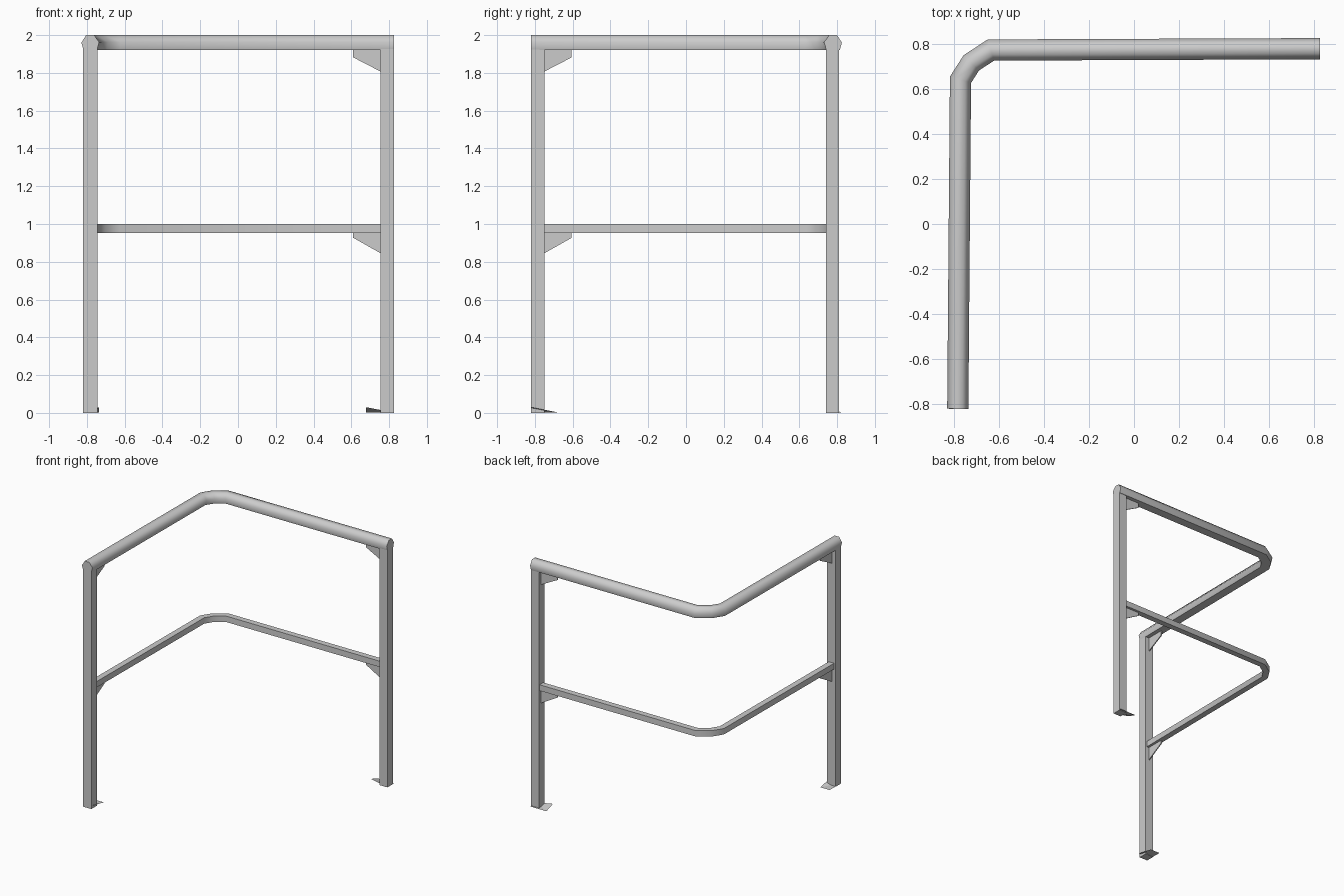
import bpy, bmesh, math
from mathutils import Vector

if "Cube" in bpy.data.objects:
    bpy.data.objects.remove(bpy.data.objects["Cube"])


def finish(name, bm, smooth_angle=None):
    bmesh.ops.recalc_face_normals(bm, faces=bm.faces[:])
    if smooth_angle:
        for f in bm.faces:
            f.smooth = True
        for e in bm.edges:
            e.smooth = e.calc_face_angle(0) < math.radians(smooth_angle)
    me = bpy.data.meshes.new(name)
    bm.to_mesh(me)
    bm.free()
    ob = bpy.data.objects.new(name, me)
    bpy.context.collection.objects.link(ob)
    return ob


def box(name, lo, hi):
    bm = bmesh.new()
    bmesh.ops.create_cube(bm, size=1)
    for v in bm.verts:
        v.co = [(a + b) / 2 + c * (b - a) for a, b, c in zip(lo, hi, v.co)]
    return finish(name, bm)


def sweep(name, path, profile, angle):
    """Sweep an (offset, height) profile along a flat path with mitred bends."""
    pts = [Vector(p) for p in path]
    bm = bmesh.new()
    rings = []
    for i, p in enumerate(pts):
        a = (p - pts[i - 1]).normalized() if i else (pts[1] - p).normalized()
        b = (pts[i + 1] - p).normalized() if i < len(pts) - 1 else a
        t = (a + b).normalized()
        side = Vector((t.y, -t.x)) / t.dot(a)
        rings.append([bm.verts.new((*(p + side * o), z)) for o, z in profile])
    n = len(profile)
    for r, s in zip(rings, rings[1:]):
        for k in range(n):
            bm.faces.new((r[k], r[(k + 1) % n], s[(k + 1) % n], s[k]))
    bm.faces.new(rings[0])
    bm.faces.new(rings[-1])
    return finish(name, bm, angle)


def gusset(name, corner, direction, top, tip, drop):
    """Thin tapered plate under a rail, running out from a post."""
    c, d = Vector(corner), Vector(direction)
    half = Vector((d.y, -d.x)) * 0.004
    shape = [(0, top), (0.145, top), (0.145, top - tip), (0, top - drop)]
    bm = bmesh.new()
    faces = [[bm.verts.new((*(c + d * u + half * s), z)) for u, z in shape] for s in (-1, 1)]
    for f in faces:
        bm.faces.new(f)
    for k in range(4):
        j = (k + 1) % 4
        bm.faces.new((faces[0][k], faces[0][j], faces[1][j], faces[1][k]))
    return finish(name, bm)


def foot(name, lo, hi, raised):
    """Thin foot plate with one lifted corner."""
    bm = bmesh.new()
    corners = [(lo[0], lo[1]), (hi[0], lo[1]), (hi[0], hi[1]), (lo[0], hi[1])]
    v = [bm.verts.new((x, y, 0.03 if i == raised else 0.002)) for i, (x, y) in enumerate(corners)]
    k = raised
    bm.faces.new((v[k], v[(k + 1) % 4], v[k - 1]))
    bm.faces.new((v[(k + 1) % 4], v[(k + 2) % 4], v[k - 1]))
    return finish(name, bm)


# Posts
box("front_post", (-0.82, -0.82, 0), (-0.745, -0.75, 1.935))
box("back_post", (0.755, 0.74, 0), (0.825, 0.81, 1.935))

# Top handrail: faceted round tube with a bend at the corner
bend = [(-0.77, 0.64), (-0.722, 0.715), (-0.635, 0.772)]
tube = [(-0.047, 1.96), (-0.022, 2.0), (0.02, 2.0), (0.047, 1.963), (0.036, 1.92), (-0.036, 1.92)]
sweep("top_rail", [(-0.782, -0.82)] + bend + [(0.825, 0.778)], tube, 65)

# Middle rail: square bar
bar = [(-0.024, 0.952), (-0.024, 1.0), (0.024, 1.0), (0.024, 0.952)]
sweep("middle_rail", [(-0.782, -0.755)] + bend + [(0.76, 0.777)], bar, 45)

# Gusset plates under both rails at both posts
for label, top, tip, drop in (("top", 1.922, 0.04, 0.115), ("middle", 0.953, 0.026, 0.108)):
    gusset(f"front_{label}_gusset", (-0.782, -0.75), (0, 1), top, tip, drop)
    gusset(f"back_{label}_gusset", (0.755, 0.777), (-1, 0), top, tip, drop)

# Foot plates
foot("front_foot_plate", (-0.82, -0.82), (-0.735, -0.675), 1)
foot("back_foot_plate", (0.678, 0.74), (0.825, 0.825), 0)
